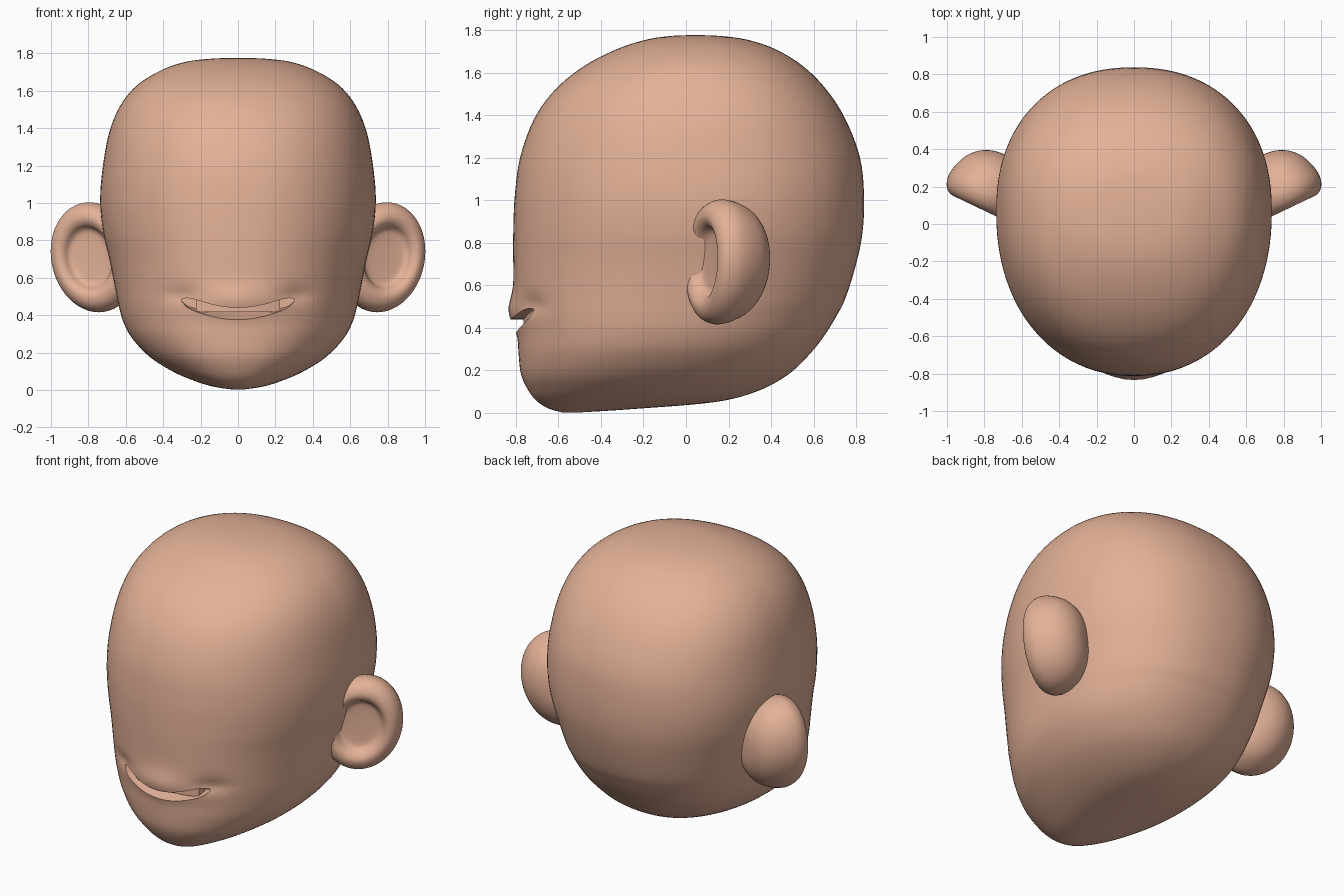
import bpy, bmesh, math
from mathutils import Vector

if "Cube" in bpy.data.objects:
    bpy.data.objects.remove(bpy.data.objects["Cube"])

skin = bpy.data.materials.new("skin")
skin.diffuse_color = (0.77, 0.44, 0.312, 1)
skin.use_nodes = True
skin.node_tree.nodes["Principled BSDF"].inputs["Base Color"].default_value = skin.diffuse_color


def make(name, verts, faces, smooth=True):
    me = bpy.data.meshes.new(name)
    me.from_pydata(verts, [], faces)
    bm = bmesh.new()
    bm.from_mesh(me)
    bmesh.ops.recalc_face_normals(bm, faces=bm.faces)
    bm.to_mesh(me)
    bm.free()
    me.materials.append(skin)
    ob = bpy.data.objects.new(name, me)
    bpy.context.collection.objects.link(ob)
    if smooth:
        me.shade_smooth()
    return ob


def spline(rows, steps):
    """Catmull-Rom through rows of numbers."""
    out = []
    for i in range(len(rows) - 1):
        p = [rows[max(0, min(len(rows) - 1, i + k))] for k in (-1, 0, 1, 2)]
        for s in range(steps):
            t = s / steps
            out.append([0.5 * (2 * b + (c - a) * t + (2 * a - 5 * b + 4 * c - d) * t * t
                               + (3 * b - a - 3 * c + d) * t ** 3) for a, b, c, d in zip(*p)])
    return out + [list(rows[-1])]


def loft(rings):
    """Skin closed rings; the first and last are capped."""
    n = len(rings[0])
    verts = [p for r in rings for p in r]
    faces = [(i * n + j, i * n + (j + 1) % n, (i + 1) * n + (j + 1) % n, (i + 1) * n + j)
             for i in range(len(rings) - 1) for j in range(n)]
    faces += [tuple(range(n)), tuple(range(len(verts) - n, len(verts)))]
    return verts, faces


# head: height, half width, front y, back y, y of the widest point
head_rows = [
    (0.002, 0.02, -0.58, -0.50, -0.54),
    (0.018, 0.13, -0.64, -0.25, -0.46),
    (0.05, 0.235, -0.695, 0.13, -0.34),
    (0.10, 0.35, -0.738, 0.33, -0.24),
    (0.18, 0.475, -0.775, 0.48, -0.16),
    (0.28, 0.568, -0.787, 0.585, -0.10),
    (0.37, 0.615, -0.790, 0.655, -0.06),
    (0.46, 0.64, -0.800, 0.71, -0.03),
    (0.54, 0.656, -0.807, 0.75, 0.00),
    (0.70, 0.688, -0.812, 0.80, 0.04),
    (0.85, 0.722, -0.812, 0.83, 0.06),
    (1.02, 0.737, -0.805, 0.837, 0.07),
    (1.20, 0.722, -0.780, 0.818, 0.07),
    (1.38, 0.688, -0.715, 0.75, 0.07),
    (1.52, 0.63, -0.615, 0.66, 0.06),
    (1.63, 0.54, -0.48, 0.55, 0.06),
    (1.71, 0.41, -0.325, 0.42, 0.05),
    (1.755, 0.28, -0.185, 0.285, 0.05),
    (1.772, 0.14, -0.07, 0.16, 0.045),
    (1.776, 0.02, 0.03, 0.06, 0.045),
]
rings = []
N = 96
for z, w, yf, yb, ym in spline(head_rows, 5):
    ring = []
    for j in range(N):
        a = 2 * math.pi * j / N
        c, s = math.cos(a), math.sin(a)
        e = 2 / (2.22 if s > 0 else 2.17)
        x = w * math.copysign(abs(c) ** e, c)
        y = ym + ((yb - ym) if s > 0 else (ym - yf)) * math.copysign(abs(s) ** e, s)
        if s < 0:
            # dimples just beyond the mouth corners, and a full upper lip
            y += 0.022 * math.exp(-((abs(x) - 0.31) / 0.08) ** 2 - ((z - 0.51) / 0.045) ** 2)
            y -= 0.032 * math.exp(-(x / 0.17) ** 2 - ((z - 0.475) / 0.085) ** 2)
        ring.append((x, y, z))
    rings.append(ring)
head = make("head", *loft(rings))


# mouth: smiling crescent cut, its lower lip sloping up inwards
def crescent(y, low):
    K = 32
    up, down = [], []
    for k in range(K + 1):
        u = -math.cos(math.pi * k / K)
        b = u * u
        up.append((0.303 * u, y, 0.440 + 0.085 * b - 0.04 * b ** 4))
        down.append((0.303 * u, y, low + (0.445 - low) * b + 0.035 * b ** 6))
    return up + down[::-1]


cutter = make("mouth_cutter", *loft([crescent(-0.95, 0.33), crescent(-0.64, 0.425)]), smooth=False)
cutter.hide_render = True
cut = head.modifiers.new("mouth", 'BOOLEAN')
cut.operation, cut.solver, cut.object = 'DIFFERENCE', 'EXACT', cutter
bpy.context.view_layer.objects.active = head
head.select_set(True)
bpy.ops.object.modifier_apply(modifier="mouth")
bpy.ops.object.shade_smooth_by_angle(angle=math.radians(40))
bpy.data.objects.remove(cutter)

# teeth strip curving behind the lips
strip = []
for k in range(17):
    x = -0.225 + 0.45 * k / 16
    y = -0.765 + 0.9 * x * x
    top = 0.455 + 0.6 * x * x
    strip.append([(x, y, 0.418), (x, y + 0.06, 0.418), (x, y + 0.06, top), (x, y, top)])
make("teeth", *loft(strip), smooth=False)

# ears: domed back, thick rolled rim and hollow front (radius, depth)
ear_rows = [(0.02, 0.235), (0.32, 0.228), (0.60, 0.198), (0.82, 0.145), (0.95, 0.075), (1.0, 0.01),
            (0.96, -0.04), (0.86, -0.073), (0.72, -0.085), (0.60, -0.07), (0.52, -0.038),
            (0.40, -0.025), (0.02, -0.022)]
out_dir = Vector((0.9, 0.43, 0))
front_dir = Vector((0.43, -0.9, 0))
for side, label in ((1, "left"), (-1, "right")):
    rings = []
    for r, h in spline(ear_rows, 4):
        ring = []
        for j in range(56):
            a = 2 * math.pi * j / 56
            # the lower part leans in towards the head
            v = math.sin(a)
            reach = 0.243 * r * math.cos(a) + 0.028 * r * v
            p = Vector((0.773, 0.152, 0.71)) + out_dir * reach - front_dir * h
            ring.append((side * p.x, p.y, p.z + 0.294 * r * v))
        rings.append(ring)
    make(label + "_ear", *loft(rings))
